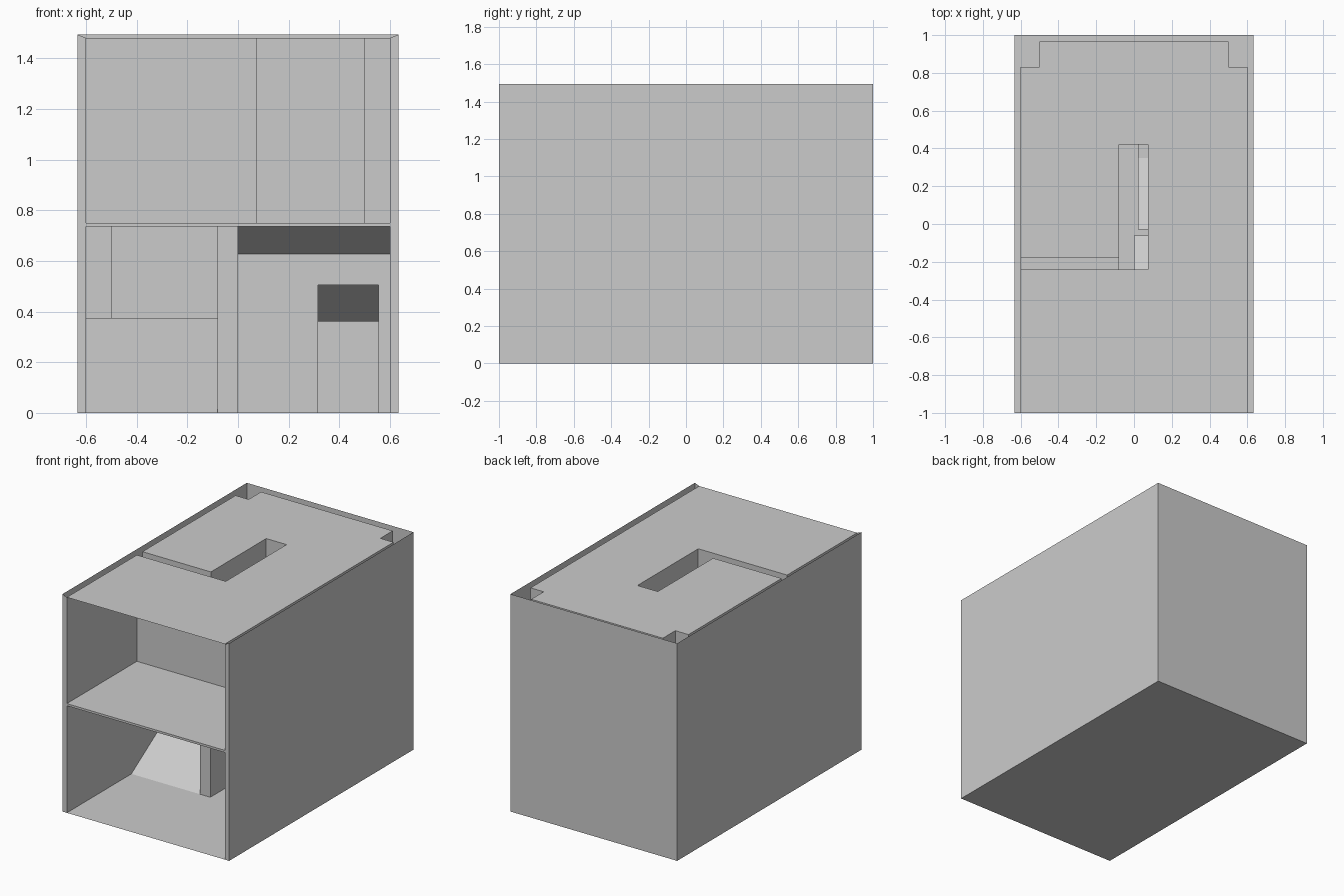
import bpy

cube = bpy.data.objects.get("Cube")
if cube:
    bpy.data.objects.remove(cube, do_unlink=True)

grey = bpy.data.materials.new("plain grey")
grey.use_nodes = True
colour = (0.6, 0.6, 0.6, 1)
grey.diffuse_color = colour
grey.node_tree.nodes["Principled BSDF"].inputs["Base Color"].default_value = colour


def sheet(name, *polygons):
    """One object made of thin flat polygons."""
    verts, faces = [], []
    for poly in polygons:
        faces.append(range(len(verts), len(verts) + len(poly)))
        verts += poly
    mesh = bpy.data.meshes.new(name)
    mesh.from_pydata(verts, [], [list(f) for f in faces])
    mesh.materials.append(grey)
    bpy.context.collection.objects.link(bpy.data.objects.new(name, mesh))


def across(x, *yz):
    return [(x, y, z) for y, z in yz]


def facing(y, *xz):
    return [(x, y, z) for x, z in xz]


def level(z, *xy):
    return [(x, y, z) for x, y in xy]


def rect(a, b, c, d):
    return (a, c), (b, c), (b, d), (a, d)


def ramp(left, right, low, high):
    """Sloped quad between two (y, z) ends."""
    return [(left, *low), (right, *low), (right, *high), (left, *high)]


# Outer shell and room limits
outer, front, back, top = 0.633, -1.0, 1.0, 1.493
room, inner_back, roof = 0.6, 0.965, 1.48
ceiling, floor = 0.735, 0.75
# Corner pillars
pillar_x, pillar_y = 0.5, 0.83
# Walls around the stairs
wall_left, wall_low, wall_right = -0.08, 0.0, 0.075
wall_foot, wall_front, stair_front, wall_end = -0.3, -0.24, -0.18, 0.42
# Stair flights and landing
landing, first_top, second_foot = 0.375, 0.29, 0.35
# Cupboard beneath the stairs
cup_left, cup_out, cup_in, cup_roof = 0.02, -0.06, -0.03, 0.36
soffit_out, soffit_in = 0.627, 0.602
door_left, door_right, door_top = 0.315, 0.555, 0.505

# Outer casing, open at the front and top
sheet("outer_floor", level(0, *rect(-outer, outer, front, back)))
sheet("outer_walls",
      *[across(s * outer, *rect(front, back, 0, top)) for s in (-1, 1)],
      facing(back, *rect(-outer, outer, 0, top)))
sheet("front_edges",
      *[facing(front, (s * outer, 0), (s * room, 0), (s * room, roof), (s * outer, top))
        for s in (-1, 1)],
      facing(front, *rect(-room, room, ceiling, floor)))

# Horizontal room surfaces
corners = [(room, pillar_y), (pillar_x, pillar_y), (pillar_x, inner_back),
           (-pillar_x, inner_back), (-pillar_x, pillar_y), (-room, pillar_y)]
sheet("upper_ceiling", level(
    roof, (-room, front), (room, front), *corners, (-room, stair_front),
    (wall_left, stair_front), (wall_left, wall_end), (wall_right, wall_end),
    (wall_right, wall_front), (-room, wall_front)))
sheet("upper_floor", level(floor, *rect(-room, room, front, wall_front)))
sheet("lower_ceiling", level(
    ceiling, (-room, front), (room, front), (room, wall_front), (wall_low, wall_front),
    (wall_low, wall_foot), (wall_left, wall_foot), (wall_left, stair_front),
    (-room, stair_front)))
sheet("stair_landing", level(
    landing, (-room, first_top), (wall_left, first_top), (wall_left, wall_end),
    (wall_right, wall_end), (wall_right, second_foot), (room, second_foot), *corners))

# Stair flights and their undersides
sheet("lower_flight", ramp(-room, wall_left, (wall_foot, 0), (first_top, landing)))
sheet("upper_flight", ramp(wall_right, room, (second_foot, landing), (wall_front, floor)))
sheet("stair_soffit",
      ramp(wall_low, room, (cup_out, soffit_out), (wall_front, ceiling)),
      ramp(cup_left, room, (second_foot, cup_roof), (cup_in, soffit_in)))

# Side walls of the rooms
sheet("left_inner_walls",
      across(-room, (front, 0), (wall_foot, 0), (first_top, landing), (pillar_y, landing),
             (pillar_y, roof), (stair_front, roof), (stair_front, ceiling), (front, ceiling)),
      across(-room, *rect(front, wall_front, floor, roof)))
sheet("right_inner_walls",
      across(room, (front, 0), (cup_out, 0), (cup_out, soffit_out),
             (wall_front, ceiling), (front, ceiling)),
      across(room, (front, floor), (wall_front, floor), (second_foot, landing),
             (pillar_y, landing), (pillar_y, roof), (front, roof)))

# Hollow wall between the two flights
sheet("stair_wall",
      across(wall_left, (wall_foot, 0), (first_top, landing), (wall_end, landing),
             (wall_end, roof), (stair_front, roof), (stair_front, ceiling),
             (wall_foot, ceiling)),
      across(wall_right, (wall_front, floor), (second_foot, landing), (wall_end, landing),
             (wall_end, roof), (wall_front, roof)),
      across(wall_low, (wall_foot, 0), (cup_out, 0), (cup_out, soffit_out),
             (wall_front, ceiling), (wall_foot, ceiling)),
      facing(wall_foot, *rect(wall_left, wall_low, 0, ceiling)),
      facing(wall_end, *rect(wall_left, wall_right, landing, roof)))
sheet("upper_partition",
      facing(wall_front, *rect(-room, wall_right, floor, roof)),
      facing(stair_front, *rect(-room, wall_left, ceiling, roof)))

# Back wall with corner pillars
sheet("inner_back_wall", facing(inner_back, *rect(-pillar_x, pillar_x, landing, roof)))
for side, s in (("left", 1), ("right", -1)):
    sheet(side + "_pillar",
          facing(pillar_y, *rect(s * pillar_x, s * room, landing, roof)),
          across(s * pillar_x, *rect(pillar_y, inner_back, landing, roof)))


# Cupboard with doorway
def door_wall(y, left, height):
    return facing(y, (left, 0), (door_left, 0), (door_left, door_top),
                  (door_right, door_top), (door_right, 0), (room, 0),
                  (room, height), (left, height))


sheet("cupboard_front", door_wall(cup_out, wall_low, soffit_out),
      door_wall(cup_in, cup_left, soffit_in))
sheet("door_frame",
      *[across(x, *rect(cup_out, cup_in, 0, door_top)) for x in (door_left, door_right)],
      level(door_top, *rect(door_left, door_right, cup_out, cup_in)))
sheet("cupboard_walls",
      *[across(x, (cup_in, 0), (pillar_y, 0), (pillar_y, cup_roof),
               (second_foot, cup_roof), (cup_in, soffit_in)) for x in (cup_left, room)],
      facing(pillar_y, *rect(cup_left, room, 0, cup_roof)))
sheet("cupboard_ceiling", level(cup_roof, *rect(cup_left, room, second_foot, pillar_y)))
